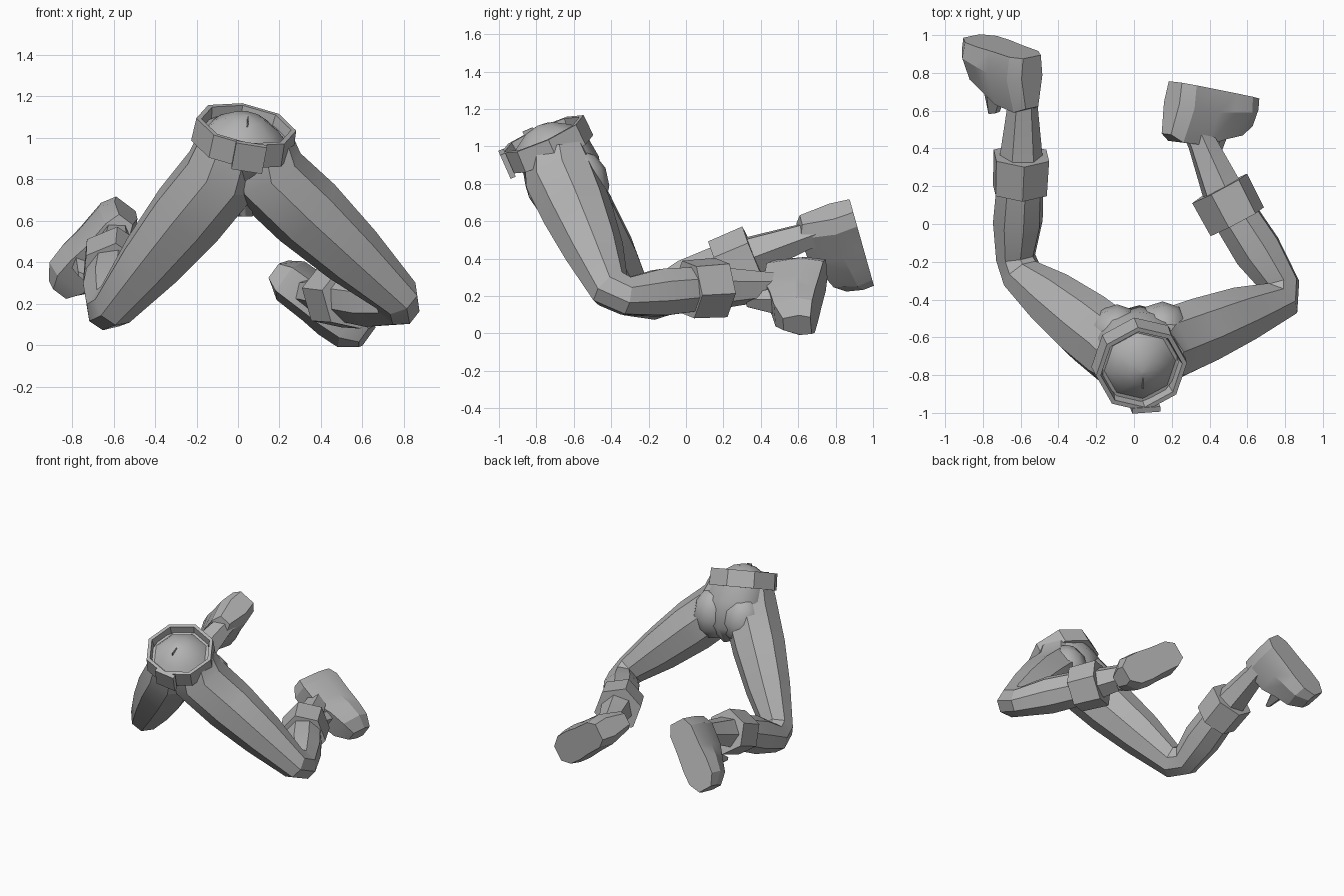
import bpy, bmesh, math
from mathutils import Vector, Matrix

cube = bpy.data.objects.get("Cube")
if cube:
    bpy.data.objects.remove(cube, do_unlink=True)

grey = bpy.data.materials.new("plain_grey")
grey.use_nodes = True
SHADE = (0.45, 0.45, 0.45, 1)
grey.diffuse_color = SHADE
grey.node_tree.nodes["Principled BSDF"].inputs["Base Color"].default_value = SHADE


def finish(bm, name, angle):
    bmesh.ops.recalc_face_normals(bm, faces=bm.faces)
    mesh = bpy.data.meshes.new(name)
    bm.to_mesh(mesh)
    bm.free()
    ob = bpy.data.objects.new(name, mesh)
    bpy.context.collection.objects.link(ob)
    mesh.materials.append(grey)
    bpy.ops.object.select_all(action='DESELECT')
    ob.select_set(True)
    bpy.context.view_layer.objects.active = ob
    bpy.ops.object.shade_smooth_by_angle(angle=math.radians(angle))


def loft(name, rings, closed=False, angle=25):
    """Skin a list of point rings; cap the ends or join last to first."""
    bm = bmesh.new()
    loops = [[bm.verts.new(p) for p in ring] for ring in rings]
    n = len(loops[0])
    pairs = list(zip(loops, loops[1:])) + ([(loops[-1], loops[0])] if closed else [])
    for a, b in pairs:
        for i in range(n):
            j = (i + 1) % n
            bm.faces.new((a[i], a[j], b[j], b[i]))
    if not closed:
        bm.faces.new(loops[0])
        bm.faces.new(loops[-1])
    finish(bm, name, angle)


def ring(c, u, v, ru, rv, n, turn=0.5):
    steps = [2 * math.pi * (i + turn) / n for i in range(n)]
    return [Vector(c) + u * ru * math.cos(a) + v * rv * math.sin(a) for a in steps]


def tube(name, path, radii, side, n=8, turn=0.5):
    """Tube along a path, mitred at the bends."""
    rings = []
    for i, p in enumerate(path):
        a = (p - path[max(i - 1, 0)]).normalized()
        b = (path[min(i + 1, len(path) - 1)] - p).normalized()
        t = (a + b).normalized()
        v = t.cross(side).normalized()
        u = v.cross(t)
        stretch = 1 / max(t.dot(b if b.length else a), 0.75)
        rings.append(ring(p, u, v, radii[i], radii[i] * stretch, n, turn))
    loft(name, rings)


def foot(name, sole, toe, normal):
    """Boot: cross-sections from heel to toe above a flat sole."""
    n = Vector(normal).normalized()
    d = Vector(toe)
    d = (d - n * d.dot(n)).normalized()
    w = n.cross(d)
    c = Vector(sole)
    sections = [(-.26, .07, .28), (-.19, .115, .31), (-.03, .12, .3),
                (.07, .13, .25), (.18, .125, .21), (.26, .065, .15)]
    profile = [(-.85, 0), (.85, 0), (1, -.4), (.6, -1), (-.6, -1), (-1, -.4)]
    loft(name, [[c + d * s + w * half * a + n * high * b for a, b in profile]
                for s, half, high in sections])
    # pointed tongue on the instep
    base = ring(c + d * .05 - n * .2, d, w, .07, .09, 5)
    tip = ring(c + d * .07 - n * .38, d, w, .015, .04, 5)
    loft(name + "_tongue", [base, tip])


def leg(side_name, top, hip, knee, cuff, ankle, cuff_size, sole, toe, normal):
    top, hip, knee, cuff, ankle = map(Vector, (top, hip, knee, cuff, ankle))
    side = (knee - hip).cross(ankle - knee).normalized()
    shin = (cuff - knee).normalized()
    # the knee is blunted by bending in two steps
    path = [top, hip, hip.lerp(knee, .3), hip.lerp(knee, .62), hip.lerp(knee, .93),
            knee.lerp(cuff, .13), knee.lerp(cuff, .5), cuff]
    tube(side_name + "_leg", path, [.17, .195, .19, .16, .11, .105, .135, .125], side)
    # boot top cuff and narrow shaft
    axis = (ankle - cuff).normalized()
    mid = (shin + axis).normalized()
    tube(side_name + "_cuff", [cuff - mid * .1, cuff + mid * .1],
         [cuff_size, cuff_size + .005], side, 6, 0)
    tube(side_name + "_boot_shaft", [cuff, ankle, ankle + axis * .12],
         [.125, .08, .08], side, 6)
    foot(side_name + "_foot", sole, toe, normal)


leg("left", (.1, -.7, .97), (.13, -.66, .83), (.81, -.385, .195), (.5, .1, .24),
    (.36, .43, .25), .163, (.425, .71, .195), (.8, 0, -.58), (.17, .98, -.04))
leg("right", (-.03, -.73, .98), (-.075, -.68, .83), (-.63, -.245, .15), (-.6, .27, .385),
    (-.59, .63, .515), .157, (-.7, .94, .485), (-.6, 0, -.8), (0, .96, .27))

# Pelvis, narrowing to the crotch
X, Y = Vector((1, 0, 0)), Vector((0, 1, 0))
axis = Vector((.17, -.4, .9)).normalized()
bx = (X - axis * X.dot(axis)).normalized()
by = axis.cross(bx)
rim = Vector((.04, -.77, 1.065))
loft("pelvis", [ring(rim - axis * .05, bx, by, .21, .21, 10),
                ring((.03, -.64, .87), bx, by, .25, .19, 10),
                ring((.03, -.58, .75), X, Y, .19, .15, 10),
                ring((.03, -.58, .62), X, Y, .04, .08, 10)], angle=50)

# Seat
for name, x, y in (("left_buttock", .15, -.56), ("right_buttock", -.09, -.575)):
    bm = bmesh.new()
    bmesh.ops.create_uvsphere(bm, u_segments=10, v_segments=6, radius=.15,
                              matrix=Matrix.Translation((x, y, .79))
                              @ Matrix.Diagonal((1, 1, 1.25, 1)))
    finish(bm, name, 60)

# Belt: eight-sided band with thickness
low = rim - axis * .12
loft("belt", [ring(c, bx, by, r, r, 8, .1) for c, r in
              ((rim, .245), (low, .25), (low, .2), (rim, .22))], closed=True)

# Domed waist inside the belt, with a small upright fin
loft("waist_dome", [ring(rim + axis * h, bx, by, r, r, 8, .1) for h, r in
                    ((-.07, .21), (-.015, .16), (.035, .08), (.05, .01))], angle=50)


def block(name, centre, size):
    bm = bmesh.new()
    frame = Matrix((bx, by, axis)).transposed().to_4x4()
    bmesh.ops.create_cube(bm, size=1, matrix=Matrix.Translation(centre) @ frame
                          @ Matrix.Diagonal((*size, 1)))
    finish(bm, name, 20)


block("waist_fin", rim + axis * .04 - by * .06, (.006, .06, .03))
block("buckle", rim - axis * .065 - by * .235 + bx * .025, (.15, .03, .14))
